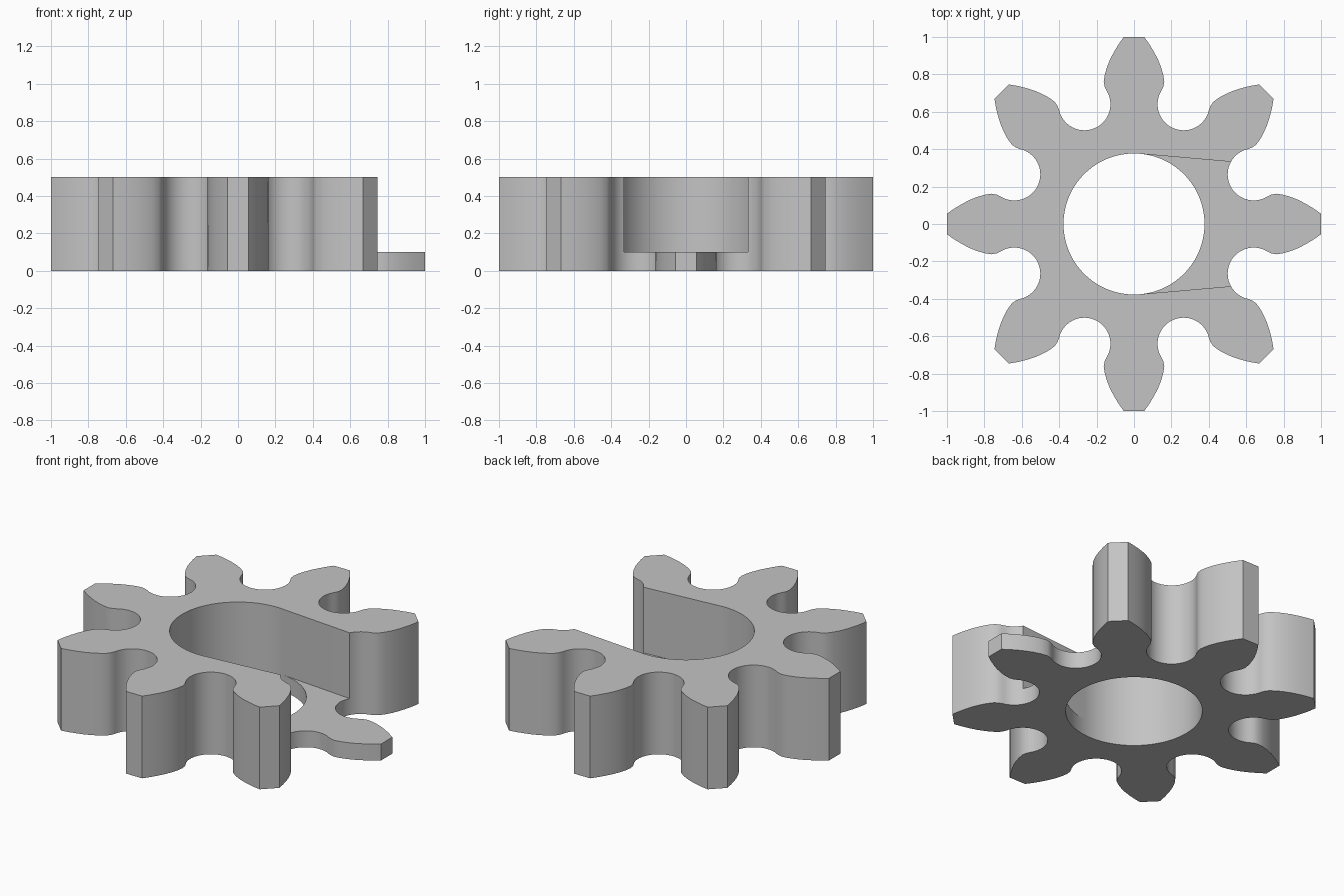
import bpy
import bmesh
from math import cos, sin, radians, pi, tan

TEETH, HEIGHT, FLOOR, BORE = 8, 0.5, 0.1, 0.377

if "Cube" in bpy.data.objects:
    bpy.data.objects.remove(bpy.data.objects["Cube"], do_unlink=True)

grey = bpy.data.materials.new("plain grey")
grey.use_nodes = True
grey.diffuse_color = (0.55, 0.55, 0.55, 1)
for node in grey.node_tree.nodes:
    if node.type == "BSDF_PRINCIPLED":
        node.inputs["Base Color"].default_value = grey.diffuse_color


def prism(name, outline, bottom, top):
    """Extrude a closed outline from bottom to top."""
    bm = bmesh.new()
    base = bm.faces.new([bm.verts.new((x, y, bottom)) for x, y in outline])
    out = bmesh.ops.extrude_face_region(bm, geom=[base])["geom"]
    raised = [v for v in out if isinstance(v, bmesh.types.BMVert)]
    bmesh.ops.translate(bm, verts=raised, vec=(0, 0, top - bottom))
    bmesh.ops.recalc_face_normals(bm, faces=bm.faces)
    mesh = bpy.data.meshes.new(name)
    bm.to_mesh(mesh)
    bm.free()
    mesh.materials.append(grey)
    obj = bpy.data.objects.new(name, mesh)
    bpy.context.collection.objects.link(obj)
    return obj


def turn(point, angle):
    x, y = point
    return (x * cos(angle) - y * sin(angle), x * sin(angle) + y * cos(angle))


def cut(target, cutter):
    cutter.hide_render = True
    mod = target.modifiers.new("cut", "BOOLEAN")
    mod.operation, mod.solver, mod.object = "DIFFERENCE", "EXACT", cutter
    bpy.context.view_layer.objects.active = target
    bpy.ops.object.modifier_apply(modifier=mod.name)
    bpy.data.objects.remove(cutter, do_unlink=True)


# Half a tooth: tip and bulging flank, then the round root up to mid gap
half = [(1.0, 0.055), (0.96, 0.083), (0.92, 0.107), (0.88, 0.128),
        (0.84, 0.144), (0.80, 0.156), (0.76, 0.162), (0.735, 0.157)]
steps = 14
for i in range(steps + 1):
    a = radians(-57 - (157.5 - 57) * i / steps)
    half.append((0.64 + 0.139 * cos(a), 0.265 + 0.139 * sin(a)))

# Mirror the half tooth and repeat it round the wheel
tooth = [(x, -y) for x, y in reversed(half[:-1])] + half
outline = [turn(p, 2 * pi * k / TEETH) for k in range(TEETH) for p in tooth]
gear = prism("gear_wheel", outline, 0, HEIGHT)

# Round bore through the middle
circle = [turn((BORE, 0), radians(5 * i)) for i in range(72)]
cut(gear, prism("bore_cutter", circle, -0.1, HEIGHT + 0.1))

# Tapered slot from the bore out to the right, leaving a thin floor
x0, y0 = turn((BORE * 0.999, 0), radians(85))
x1 = 1.1
y1 = y0 - (x1 - x0) * tan(radians(5))
slot = [(x0, -y0), (x1, -y1), (x1, y1), (x0, y0)]
cut(gear, prism("slot_cutter", slot, FLOOR, HEIGHT + 0.1))

# Smooth curved walls with crisp rims
bpy.ops.object.select_all(action="DESELECT")
gear.select_set(True)
bpy.context.view_layer.objects.active = gear
bpy.ops.object.shade_smooth_by_angle(angle=radians(30))
